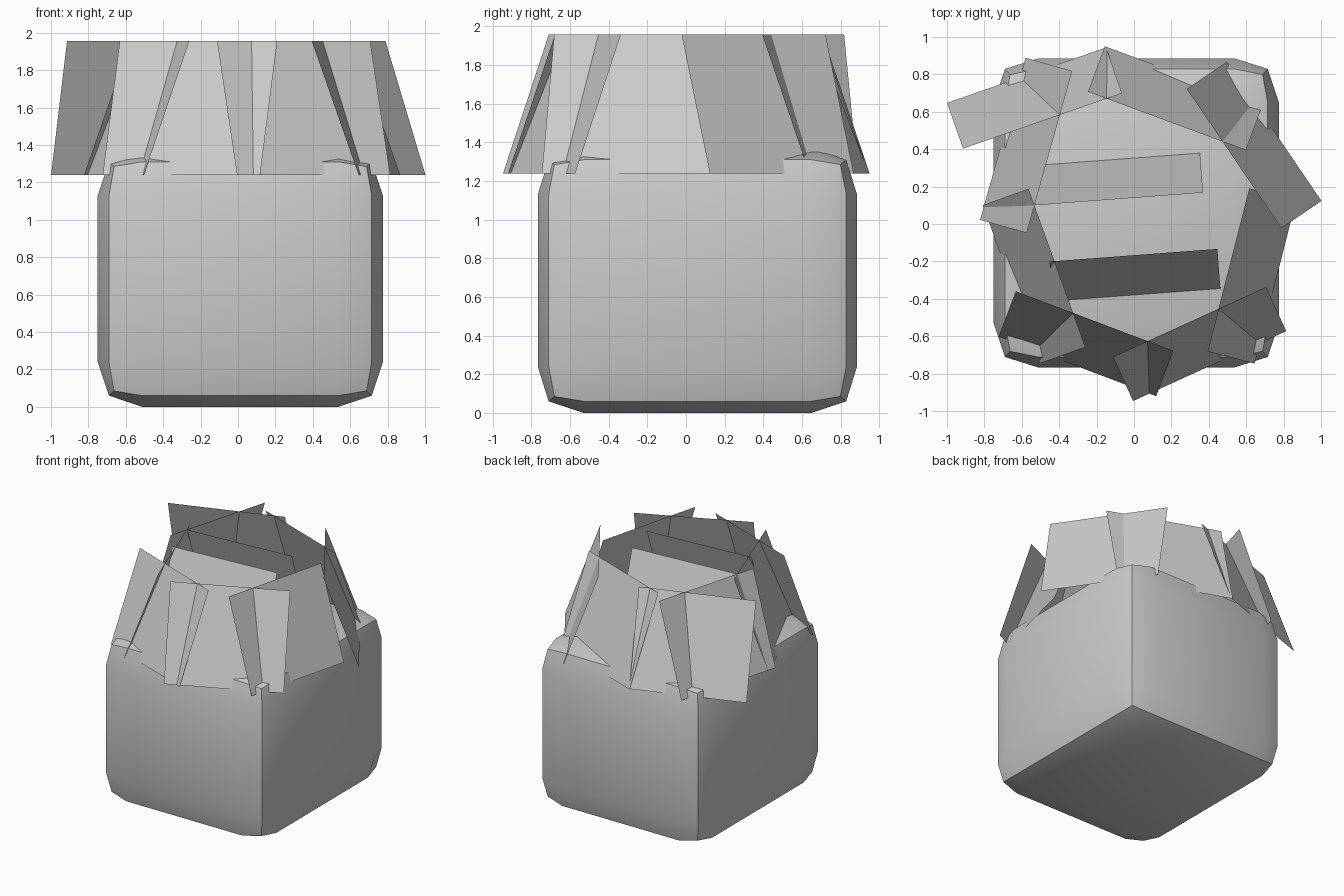
import bpy, bmesh
from math import cos, sin, radians
from itertools import product

if "Cube" in bpy.data.objects:
    bpy.data.objects.remove(bpy.data.objects["Cube"])


def finish(bm, name):
    mesh = bpy.data.meshes.new(name)
    bm.to_mesh(mesh)
    bm.free()
    obj = bpy.data.objects.new(name, mesh)
    bpy.context.collection.objects.link(obj)
    return obj


# Body: 3x3x3 shell of a box whose faces bulge gently and meet at sharp edges
CENTRE = (0.0125, 0.059, 0.685)
# per axis: inner loop, corner, edge and face distances from the centre
LEVELS = ((0.525, 0.675, 0.7025, 0.7625),
          (0.59, 0.74, 0.77, 0.826),
          (0.445, 0.60, 0.625, 0.685))
bm = bmesh.new()
grid = {}
for key in product((-2, -1, 1, 2), repeat=3):
    outer = sum(abs(k) == 2 for k in key)
    if outer == 0:
        continue
    co = []
    for axis, k in enumerate(key):
        inner, corner, edge, face = LEVELS[axis]
        dist = (face, edge, corner)[outer - 1] if abs(k) == 2 else inner
        co.append(CENTRE[axis] + (dist if k > 0 else -dist))
    grid[key] = bm.verts.new(co)
steps = ((-2, -1), (-1, 1), (1, 2))
for axis, side in product(range(3), (-2, 2)):
    for (a0, a1), (b0, b1) in product(steps, repeat=2):
        quad = []
        for a, b in ((a0, b0), (a1, b0), (a1, b1), (a0, b1)):
            k = [a, b]
            k.insert(axis, side)
            quad.append(grid[tuple(k)])
        bm.faces.new(quad)
bmesh.ops.recalc_face_normals(bm, faces=bm.faces)
body = finish(bm, "body")
bpy.context.view_layer.objects.active = body
body.select_set(True)
bpy.ops.object.shade_smooth_by_angle(angle=radians(30))
body.select_set(False)


# Leaning flat panel: top edge midpoint and outward facing angle
def panel(name, x, y, angle, width=0.90, depth=0.259, low=1.24, high=1.957):
    a = radians(angle)
    ox, oy = cos(a), sin(a)
    bm = bmesh.new()
    verts = []
    for s, d, z in ((-1, depth, low), (1, depth, low), (1, 0, high), (-1, 0, high)):
        verts.append(bm.verts.new((x + ox * d - oy * s * width / 2,
                                   y + oy * d + ox * s * width / 2, z)))
    bm.faces.new(verts)
    return finish(bm, name)


# Outer ring of eight panels
RING = ((-0.489, 0.551, 109.2), (0.176, 0.551, 69.7),
        (0.535, 0.350, 34.2), (0.505, -0.246, -14.3),
        (0.297, -0.524, -65.5), (-0.211, -0.519, -110.7),
        (-0.412, -0.235, 199.8), (-0.452, 0.385, 164.3))
for i, (x, y, angle) in enumerate(RING, 1):
    panel(f"ring_panel_{i}", x, y, angle)

# Two panels inside the ring
panel("inner_back_panel", -0.08, 0.134, 94.3)
panel("inner_front_panel", -0.003, -0.167, -85.7)
